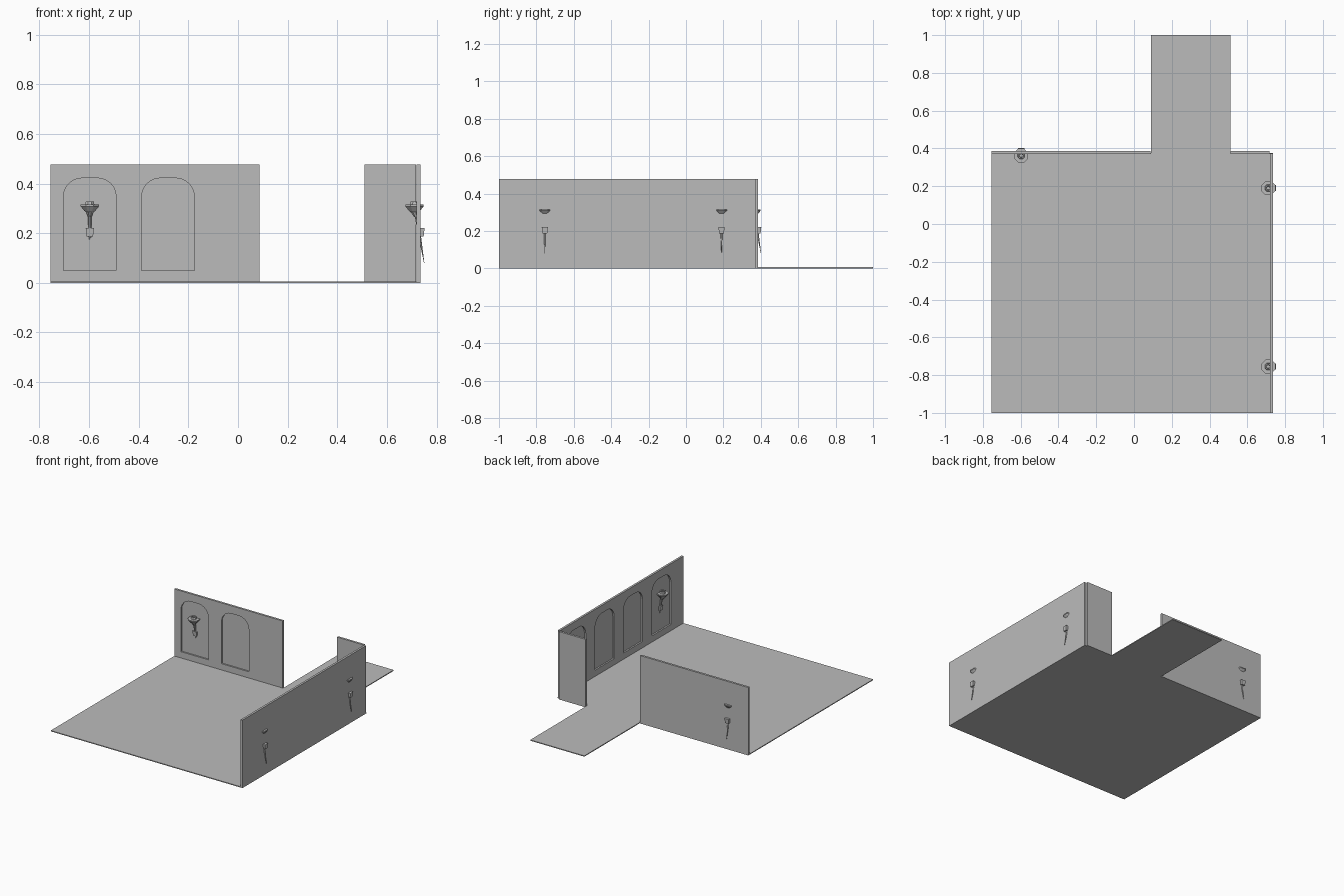
import bpy, bmesh, math
from mathutils import Matrix, Vector

if "Cube" in bpy.data.objects:
    bpy.data.objects.remove(bpy.data.objects["Cube"])

grey = bpy.data.materials.new("stone grey")
grey.diffuse_color = (0.5, 0.5, 0.5, 1)
grey.use_nodes = True
grey.node_tree.nodes["Principled BSDF"].inputs["Base Color"].default_value = grey.diffuse_color


def finish(name, bm):
    bmesh.ops.recalc_face_normals(bm, faces=bm.faces)
    me = bpy.data.meshes.new(name)
    bm.to_mesh(me)
    bm.free()
    ob = bpy.data.objects.new(name, me)
    me.materials.append(grey)
    bpy.context.collection.objects.link(ob)
    return ob


def prism(bm, points, offset):
    face = bm.faces.new([bm.verts.new(p) for p in points])
    ext = bmesh.ops.extrude_face_region(bm, geom=[face], use_keep_orig=True)
    verts = [v for v in ext["geom"] if isinstance(v, bmesh.types.BMVert)]
    bmesh.ops.translate(bm, verts=verts, vec=Vector(offset))


def box(bm, lo, hi):
    pts = [(lo[0], lo[1], lo[2]), (hi[0], lo[1], lo[2]),
           (hi[0], hi[1], lo[2]), (lo[0], hi[1], lo[2])]
    prism(bm, pts, (0, 0, hi[2] - lo[2]))


# Floor with the entrance corridor, one outline
bm = bmesh.new()
outline = [(-0.755, -1), (0.735, -1), (0.735, 0.375), (0.51, 0.375),
           (0.51, 1), (0.09, 1), (0.09, 0.375), (-0.755, 0.375)]
prism(bm, [(x, y, 0) for x, y in outline], (0, 0, 0.006))
finish("floor", bm)


def arch(c, half=0.106, z0=0.05, z1=0.422, r=0.075):
    """Panel outline in (u, z) with rounded upper corners."""
    pts = [(c - half, z0), (c + half, z0)]
    for side, start in ((1, 0), (-1, 90)):
        for i in range(7):
            a = math.radians(start + 15 * i)
            pts.append((c + side * (half - r) + r * math.cos(a),
                        z1 - r + r * math.sin(a)))
    return pts


def carve(wall, outlines, to3d, depth):
    """Sink arched panels into the inner face of a wall."""
    bm = bmesh.new()
    for o in outlines:
        prism(bm, [to3d(u, z) for u, z in o], depth)
    cutter = finish("panel_cutter", bm)
    cutter.hide_render = True
    mod = wall.modifiers.new("panels", "BOOLEAN")
    mod.operation, mod.solver, mod.object = "DIFFERENCE", "EXACT", cutter
    bpy.context.view_layer.objects.active = wall
    bpy.ops.object.modifier_apply(modifier=mod.name)
    bpy.data.objects.remove(cutter)


TOP = 0.477
# Back wall, left of the doorway, with two panels
bm = bmesh.new()
box(bm, (-0.755, 0.371, 0), (0.087, 0.386, TOP))
wall = finish("back_wall_left", bm)
carve(wall, [arch(-0.597), arch(-0.282)], lambda u, z: (u, 0.35, z), (0, 0.031, 0))

# Back wall, right of the doorway
bm = bmesh.new()
box(bm, (0.51, 0.371, 0), (0.718, 0.386, TOP))
finish("back_wall_right", bm)

# Side wall with four panels
bm = bmesh.new()
box(bm, (0.72, -1, 0), (0.735, 0.372, TOP))
wall = finish("side_wall", bm)
carve(wall, [arch(0.19 - 0.315 * i) for i in range(4)],
      lambda u, z: (0.70, u, z), (0.031, 0, 0))


def rings(bm, levels, sides):
    """Stack of polygon rings, each (radius, offset in y, z)."""
    loops = []
    for r, y, z in levels:
        loops.append([bm.verts.new((
            r * math.cos(math.tau * (i + 0.5) / sides),
            y + r * math.sin(math.tau * (i + 0.5) / sides), z)) for i in range(sides)])
    for a, b in zip(loops, loops[1:]):
        for i in range(sides):
            j = (i + 1) % sides
            bm.faces.new((a[i], a[j], b[j], b[i]))
    bm.faces.new(loops[0][::-1])
    bm.faces.new(loops[-1])


def torch(name, x, y, angle):
    """Leaning torch; local +y points outward through the wall."""
    bm = bmesh.new()
    # tapered handle
    rings(bm, [(0.001, 0.015, 0.08), (0.005, 0.0, 0.17), (0.008, -0.017, 0.275)], 8)
    # bowl and inner cup
    c = -0.024
    rings(bm, [(0.008, c + 0.005, 0.266), (0.016, c, 0.284), (0.024, c, 0.290),
               (0.040, c, 0.308), (0.040, c, 0.315), (0.020, c, 0.315),
               (0.017, c, 0.328), (0.011, c, 0.328), (0.009, c, 0.312)], 8)
    # wall bracket, narrower below
    q = math.sqrt(2)
    rings(bm, [(0.013 * q, 0, 0.187), (0.0165 * q, 0, 0.220)], 4)
    ob = finish(name, bm)
    ob.matrix_world = Matrix.Translation((x, y, 0)) @ Matrix.Rotation(angle, 4, "Z")


torch("torch_back", -0.597, 0.386, 0)
torch("torch_side_rear", 0.735, 0.19, -math.pi / 2)
torch("torch_side_front", 0.735, -0.755, -math.pi / 2)
